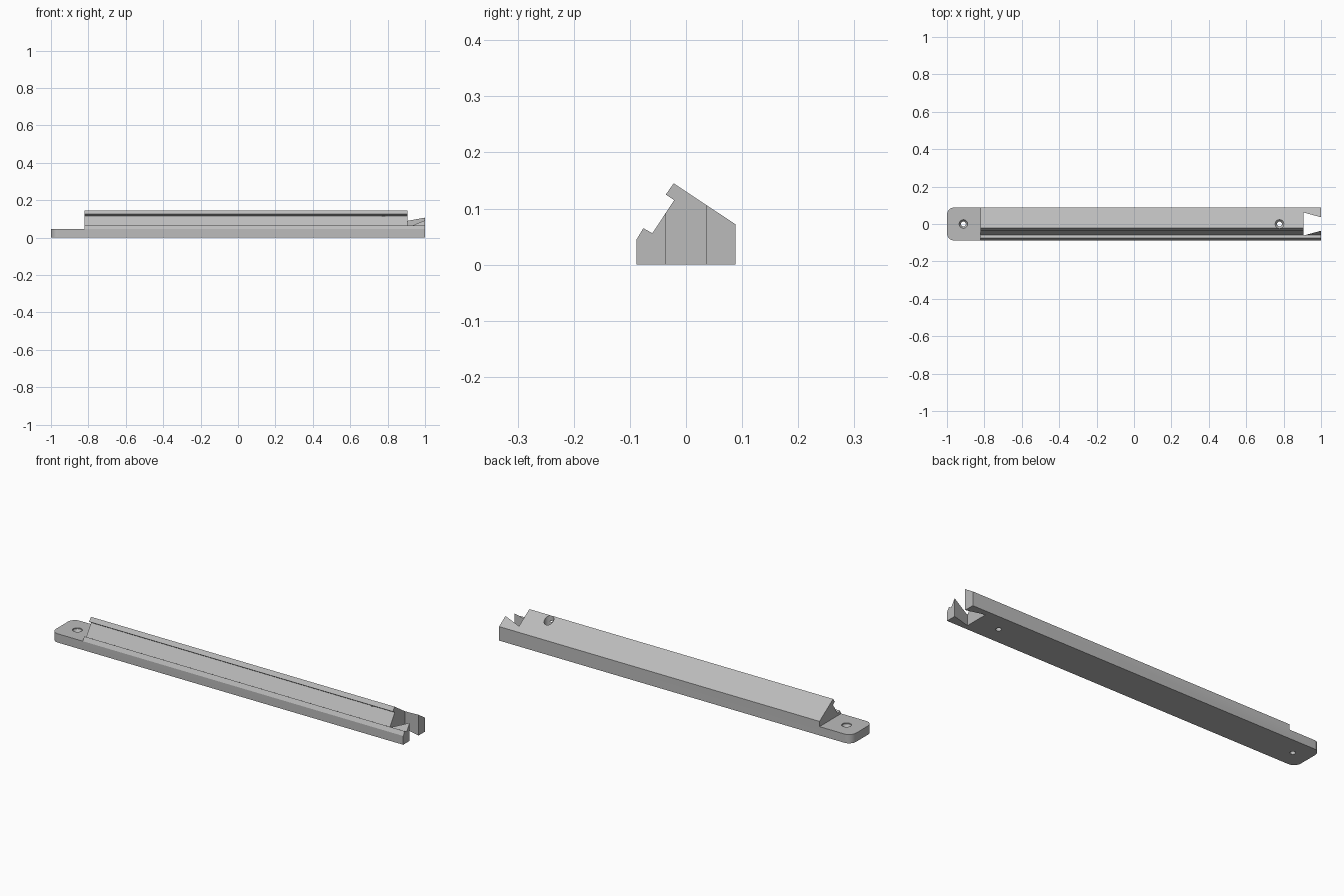
import bpy, bmesh, math
from mathutils import Matrix, Vector

cube = bpy.data.objects.get("Cube")
if cube:
    bpy.data.objects.remove(cube, do_unlink=True)

grey = bpy.data.materials.new("light_grey")
grey.use_nodes = True
colour = (0.5, 0.5, 0.5, 1)
grey.diffuse_color = colour
grey.node_tree.nodes["Principled BSDF"].inputs["Base Color"].default_value = colour


def extrude(name, points, depth):
    """Extrude a closed loop of 3D points along a vector."""
    bm = bmesh.new()
    face = bm.faces.new([bm.verts.new(p) for p in points])
    ext = bmesh.ops.extrude_face_region(bm, geom=[face])["geom"]
    verts = [g for g in ext if isinstance(g, bmesh.types.BMVert)]
    bmesh.ops.translate(bm, verts=verts, vec=Vector(depth))
    bmesh.ops.recalc_face_normals(bm, faces=bm.faces)
    return make(name, bm)


def make(name, bm):
    mesh = bpy.data.meshes.new(name)
    bm.to_mesh(mesh)
    bm.free()
    mesh.materials.append(grey)
    obj = bpy.data.objects.new(name, mesh)
    bpy.context.collection.objects.link(obj)
    return obj


def boolean(target, tool, operation):
    tool.hide_render = True
    mod = target.modifiers.new(tool.name, "BOOLEAN")
    mod.object, mod.operation, mod.solver = tool, operation, "EXACT"
    bpy.context.view_layer.objects.active = target
    bpy.ops.object.modifier_apply(modifier=mod.name)
    bpy.data.objects.remove(tool, do_unlink=True)


# Rail with an angled groove in its sloping front
profile = [(-0.088, 0), (0.088, 0), (0.088, 0.072), (-0.022, 0.145), (-0.036, 0.125),
           (-0.021, 0.115), (-0.06, 0.056), (-0.076, 0.065), (-0.088, 0.045)]
rail = extrude("grooved_rail", [(-1.1, y, z) for y, z in profile], (2.2, 0, 0))

# Plan outline: rounded tab corners at one end, dovetail notch at the other
half, radius = 0.0885, 0.04
upper = [(1, 0.036), (1, half)]
for i in range(9):
    a = math.pi / 2 * (1 + i / 8)
    upper.append((-1 + radius + radius * math.cos(a), half - radius + radius * math.sin(a)))
upper.insert(0, (0.905, 0.062))
outline = upper + [(x, -y) for x, y in reversed(upper)]
boolean(rail, extrude("plan_outline", [(x, y, -0.1) for x, y in outline], (0, 0, 0.4)), "INTERSECT")

# Lowered mounting tab
step = [(-1.2, -0.2), (-0.82, -0.2), (-0.82, 0.2), (-1.2, 0.2)]
boolean(rail, extrude("tab_step", [(x, y, 0.045) for x, y in step], (0, 0, 0.3)), "DIFFERENCE")


# Countersunk screw holes, turned from one radius profile
def screw_cutter(x):
    rings = [(0.013, -0.05), (0.013, 0.026), (0.023, 0.04), (0.023, 0.3)]
    bm = bmesh.new()
    n = 32
    loops = [[bm.verts.new((x + r * math.cos(math.tau * i / n), r * math.sin(math.tau * i / n), z))
              for i in range(n)] for r, z in rings]
    for a, b in zip(loops, loops[1:]):
        for i in range(n):
            j = (i + 1) % n
            bm.faces.new((a[i], a[j], b[j], b[i]))
    bm.faces.new(loops[0])
    bm.faces.new(loops[-1])
    bmesh.ops.recalc_face_normals(bm, faces=bm.faces)
    return make("screw_cutter", bm)


for hole_x in (-0.912, 0.778):
    boolean(rail, screw_cutter(hole_x), "DIFFERENCE")

# Smooth the round walls, keep the hard edges
rail.select_set(True)
bpy.context.view_layer.objects.active = rail
bpy.ops.object.shade_smooth_by_angle(angle=math.radians(25))
